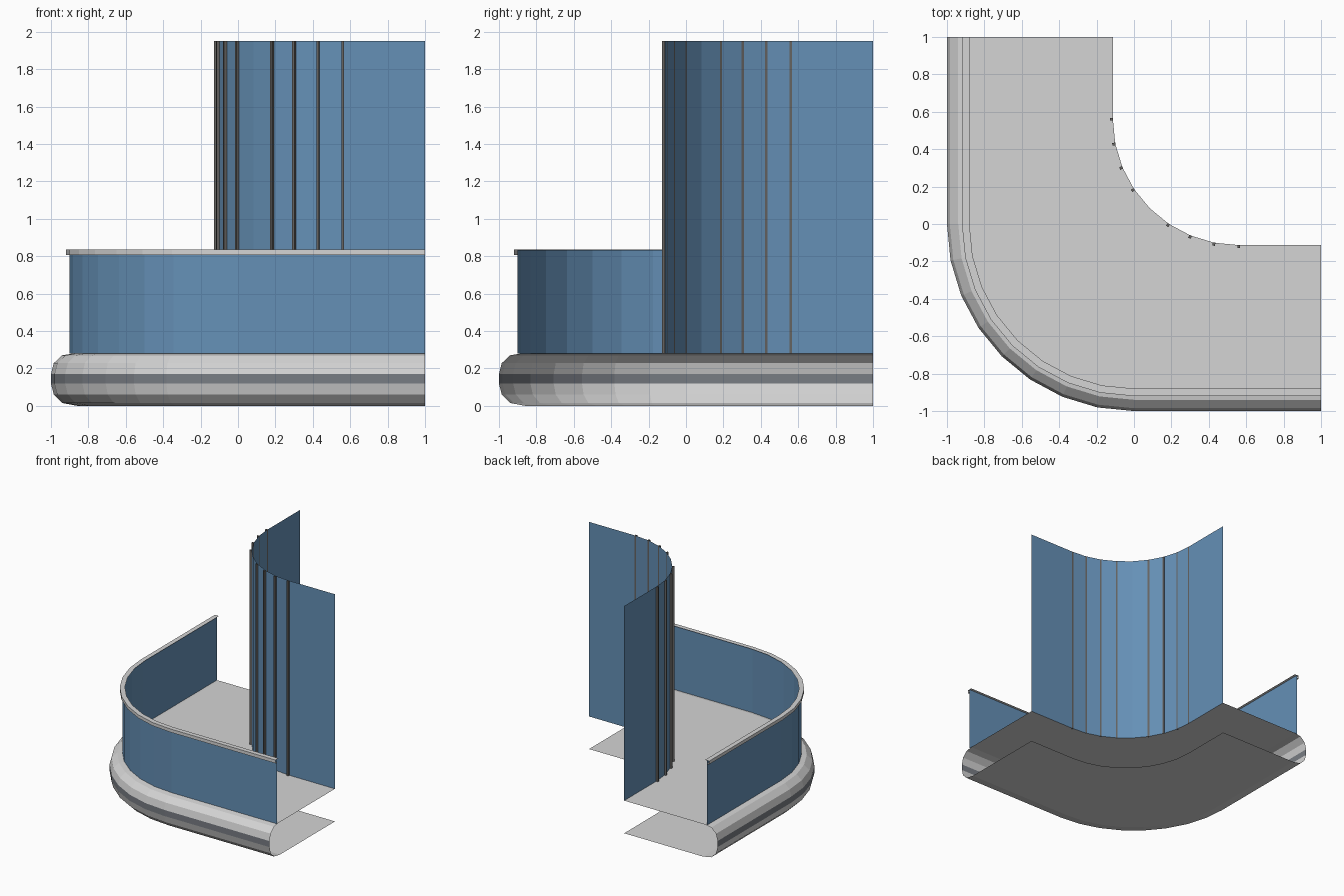
import bpy, math
from mathutils import Matrix, Vector

if "Cube" in bpy.data.objects:
    bpy.data.objects.remove(bpy.data.objects["Cube"], do_unlink=True)


def material(name, rgb):
    m = bpy.data.materials.new(name)
    m.use_nodes = True
    m.diffuse_color = (*rgb, 1)
    m.node_tree.nodes["Principled BSDF"].inputs["Base Color"].default_value = (*rgb, 1)
    return m


WHITE = material("light grey", (0.66, 0.66, 0.66))
SLATE = material("slate stripe", (0.19, 0.205, 0.23))
BLUE = material("blue panel", (0.13, 0.28, 0.47))
DARK = material("dark grey", (0.13, 0.125, 0.12))

SEGMENTS = 8
ARC = [math.pi + i * math.pi / 2 / SEGMENTS for i in range(SEGMENTS + 1)]
WALL_C, WALL_R = 0.56, 0.673      # centre and radius of the wall curve
DECK_Z, TOP_Z = 0.28, 1.95


def corner_path(centre, radius, z):
    """Straight run, quarter turn, straight run."""
    arc = [(centre + radius * math.cos(a), centre + radius * math.sin(a), z) for a in ARC]
    return [(arc[0][0], 1, z)] + arc + [(1, arc[-1][1], z)]


def outer(radius, z):
    return corner_path(0, radius, z)


def wall_line(z):
    return corner_path(WALL_C, WALL_R, z)


def make(name, verts, faces, mats):
    me = bpy.data.meshes.new(name)
    me.from_pydata(verts, [], faces)
    for m in mats:
        me.materials.append(m)
    me.update()
    ob = bpy.data.objects.new(name, me)
    bpy.context.scene.collection.objects.link(ob)
    return ob


def sweep(name, rows, mats, stripe=None):
    """Skin rows of path points, listed from bottom to top."""
    n = len(rows[0])
    faces = [(r * n + i, r * n + i + 1, (r + 1) * n + i + 1, (r + 1) * n + i)
             for r in range(len(rows) - 1) for i in range(n - 1)]
    ob = make(name, [p for row in rows for p in row], faces, mats)
    if stripe is not None:
        for p in ob.data.polygons:
            p.material_index = int(p.index // (n - 1) == stripe)
    return ob


# Floor and underside sheets
sweep("deck", [outer(0.88, DECK_Z), wall_line(DECK_Z)], [WHITE])
sweep("underside", [wall_line(0), outer(0.86, 0)], [WHITE])

# Rounded base moulding, open at both ends, with a slate middle band
profile = [(0.86, 0), (0.94, 0.015), (0.985, 0.06), (1, 0.118), (1, 0.17),
           (0.985, 0.228), (0.94, 0.27), (0.88, DECK_Z)]
sweep("base_moulding", [outer(r, z) for r, z in profile], [WHITE, SLATE], stripe=3)

# Parapet panel and its capping rail
sweep("parapet_panel", [outer(0.90, DECK_Z), outer(0.90, 0.832)], [BLUE])
rail = [(0.90, 0.807), (0.92, 0.807), (0.92, 0.835), (0.88, 0.835)]
sweep("parapet_rail", [outer(r, z) for r, z in rail], [WHITE])

# Tall curved wall
sweep("curved_wall", [wall_line(DECK_Z), wall_line(TOP_Z)], [BLUE])

# Slim vertical bars on the outer face of the wall, none at the middle
BOX = [(0, 1, 3, 2), (4, 6, 7, 5), (0, 4, 5, 1), (2, 3, 7, 6), (0, 2, 6, 4), (1, 5, 7, 3)]
for i, a in enumerate(ARC):
    if i == SEGMENTS // 2:
        continue
    turn = Matrix.Rotation(a, 3, 'Z')
    verts = [turn @ Vector((r, w, z)) + Vector((WALL_C, WALL_C, 0))
             for r in (WALL_R - 0.001, WALL_R + 0.016)
             for w in (-0.007, 0.007) for z in (DECK_Z, TOP_Z)]
    make(f"wall_bar_{i + 1}", verts, BOX, [DARK])
